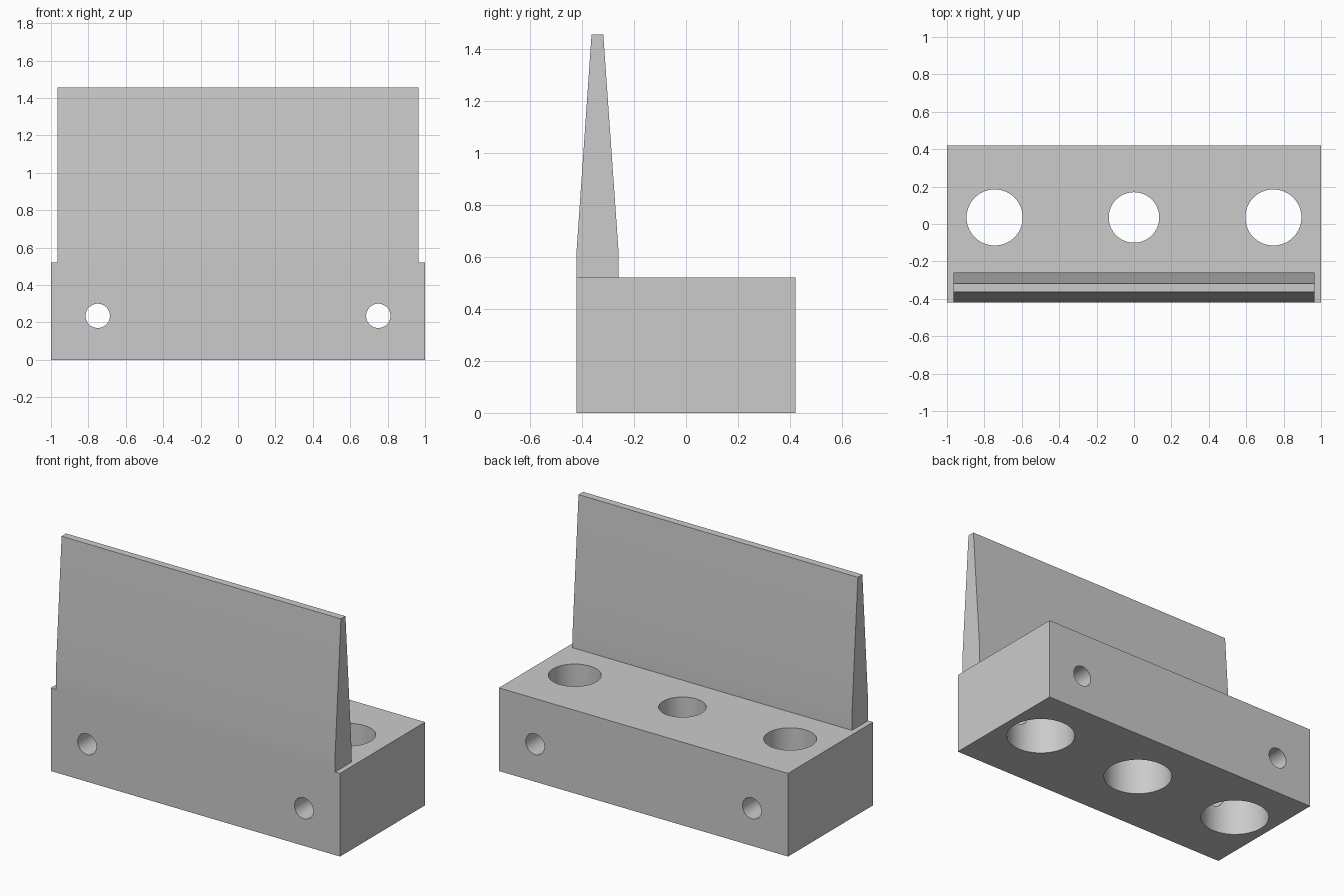
import bpy
import bmesh
import math

cube = bpy.data.objects.get("Cube")
if cube:
    bpy.data.objects.remove(cube, do_unlink=True)

grey = bpy.data.materials.new("plain_grey")
grey.use_nodes = True
colour = (0.6, 0.6, 0.6, 1)
grey.diffuse_color = colour
grey.node_tree.nodes["Principled BSDF"].inputs["Base Color"].default_value = colour


def extrude_profile(name, profile, half_width):
    """Closed (y, z) profile extruded along x."""
    bm = bmesh.new()
    face = bm.faces.new([bm.verts.new((-half_width, y, z)) for y, z in profile])
    moved = bmesh.ops.extrude_face_region(bm, geom=[face])["geom"]
    verts = [v for v in moved if isinstance(v, bmesh.types.BMVert)]
    bmesh.ops.translate(bm, verts=verts, vec=(2 * half_width, 0, 0))
    bmesh.ops.recalc_face_normals(bm, faces=bm.faces)
    mesh = bpy.data.meshes.new(name)
    bm.to_mesh(mesh)
    bm.free()
    obj = bpy.data.objects.new(name, mesh)
    bpy.context.collection.objects.link(obj)
    mesh.materials.append(grey)
    return obj


def drill(target, radius, centre, depth, tilt=0):
    """Cut a round hole, vertical unless tilted about x."""
    bpy.ops.mesh.primitive_cylinder_add(vertices=64, radius=radius, depth=depth,
                                        location=centre, rotation=(tilt, 0, 0))
    cutter = bpy.context.object
    cutter.hide_render = True
    cutter.data.materials.append(grey)
    mod = target.modifiers.new("hole", "BOOLEAN")
    mod.operation = "DIFFERENCE"
    mod.solver = "EXACT"
    mod.object = cutter
    select(target)
    bpy.ops.object.modifier_apply(modifier=mod.name)
    bpy.data.objects.remove(cutter, do_unlink=True)


def select(obj):
    bpy.ops.object.select_all(action="DESELECT")
    obj.select_set(True)
    bpy.context.view_layer.objects.active = obj


HEIGHT, BACK = 0.52, 0.42
STEP = 0.32      # top of the wide lower bores
BORE_Y = 0.035

# Mounting block
block = extrude_profile("mounting_block",
                        [(-BACK, 0), (BACK, 0), (BACK, HEIGHT), (-BACK, HEIGHT)], 1)

# Vertical holes, each with a wider bore from below
for x, radius in ((-0.745, 0.15), (0, 0.135), (0.745, 0.15)):
    drill(block, radius, (x, BORE_Y, HEIGHT / 2), 1)
    drill(block, 0.2, (x, BORE_Y, STEP - 0.5), 1)

# Cross holes from front to back
for side in (-1, 1):
    drill(block, 0.065, (side * 0.75, 0, 0.235), 2, math.pi / 2)

# Tapered upright plate along the front edge
plate = extrude_profile("upright_plate",
                        [(-BACK, HEIGHT), (-0.26, HEIGHT), (-0.26, 0.63),
                         (-0.318, 1.455), (-0.363, 1.455), (-BACK, 0.63)], 0.966)

for part in (block, plate):
    select(part)
    bpy.ops.object.shade_smooth_by_angle(angle=math.radians(30))
